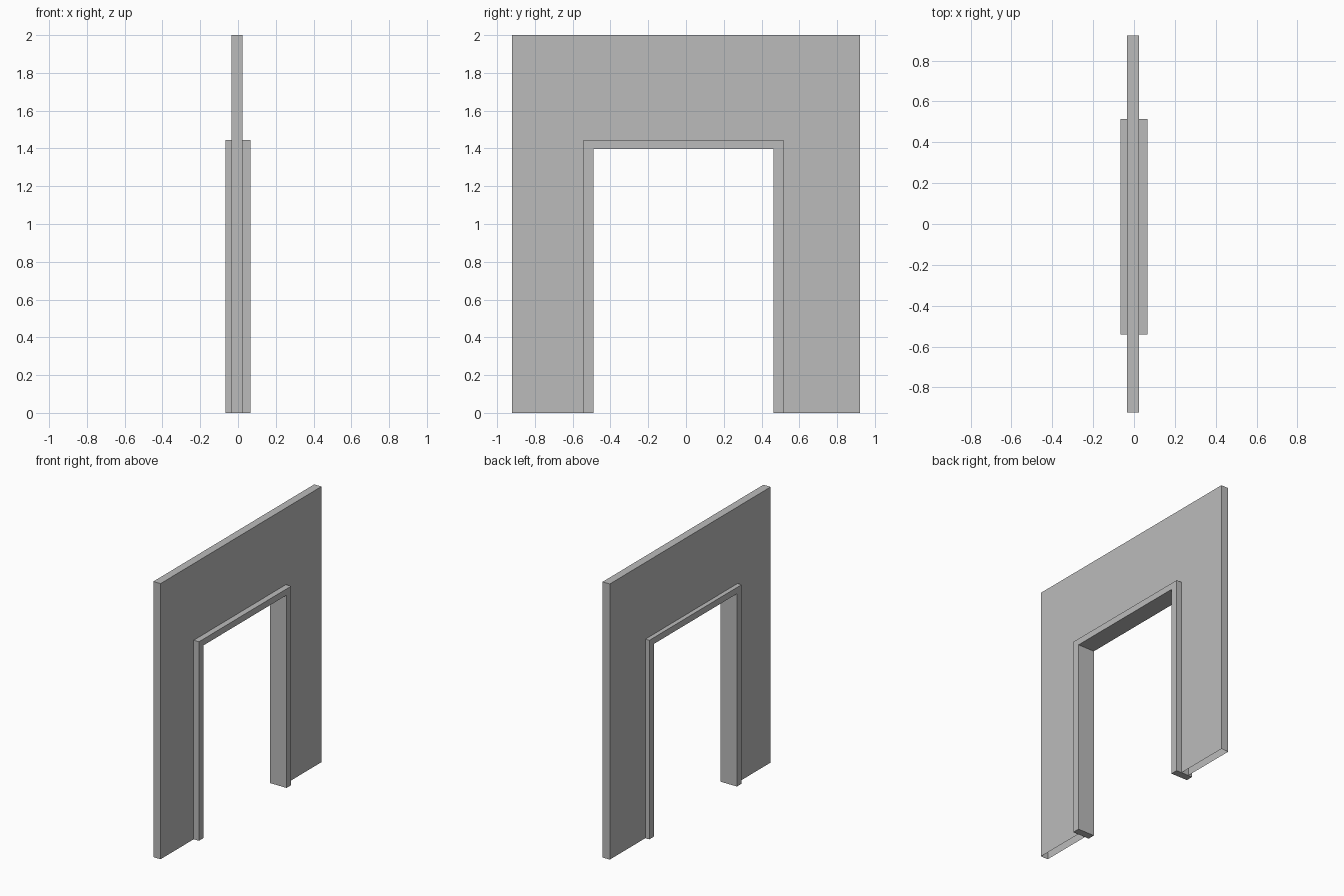
import bpy
import bmesh

if "Cube" in bpy.data.objects:
    bpy.data.objects.remove(bpy.data.objects["Cube"], do_unlink=True)

# Main dimensions
WALL_X = (-0.034, 0.024)
FRAME_X = (-0.066, 0.066)
WALL_HALF, WALL_TOP = 0.922, 2.0
FRAME_LEFT, FRAME_RIGHT, FRAME_TOP = -0.542, 0.515, 1.444
OPEN_LEFT, OPEN_RIGHT, OPEN_TOP = -0.489, 0.462, 1.398

grey = bpy.data.materials.new("plain grey")
grey.use_nodes = True
colour = (0.5, 0.5, 0.5, 1.0)
grey.diffuse_color = colour
grey.node_tree.nodes["Principled BSDF"].inputs["Base Color"].default_value = colour


def arch(y0, y1, top):
    """Open path up one side, across the top and down the other side."""
    return [(y0, 0), (y0, top), (y1, top), (y1, 0)]


def make_arch(name, outer, inner, xs, solid):
    """Arch slab between two paths; solid adds the jambs, soffit and feet."""
    bm = bmesh.new()
    back_out, front_out = [[bm.verts.new((x, y, z)) for y, z in outer] for x in xs]
    back_in, front_in = [[bm.verts.new((x, y, z)) for y, z in inner] for x in xs]
    for i in range(len(outer) - 1):
        j = i + 1
        bm.faces.new((front_out[i], front_out[j], front_in[j], front_in[i]))
        bm.faces.new((back_out[j], back_out[i], back_in[i], back_in[j]))
        bm.faces.new((back_out[i], back_out[j], front_out[j], front_out[i]))
        if solid:
            bm.faces.new((front_in[i], front_in[j], back_in[j], back_in[i]))
    if solid:
        for k in (0, -1):
            bm.faces.new((back_out[k], front_out[k], front_in[k], back_in[k]))
    bmesh.ops.recalc_face_normals(bm, faces=bm.faces)
    mesh = bpy.data.meshes.new(name)
    bm.to_mesh(mesh)
    bm.free()
    mesh.materials.append(grey)
    obj = bpy.data.objects.new(name, mesh)
    bpy.context.collection.objects.link(obj)
    return obj


frame_path = arch(FRAME_LEFT, FRAME_RIGHT, FRAME_TOP)

# Hollow wall panel, open underneath, fitted around the door frame
make_arch("wall", arch(-WALL_HALF, WALL_HALF, WALL_TOP), frame_path, WALL_X, False)

# Solid door frame, thicker than the wall
make_arch("door_frame", frame_path, arch(OPEN_LEFT, OPEN_RIGHT, OPEN_TOP), FRAME_X, True)
